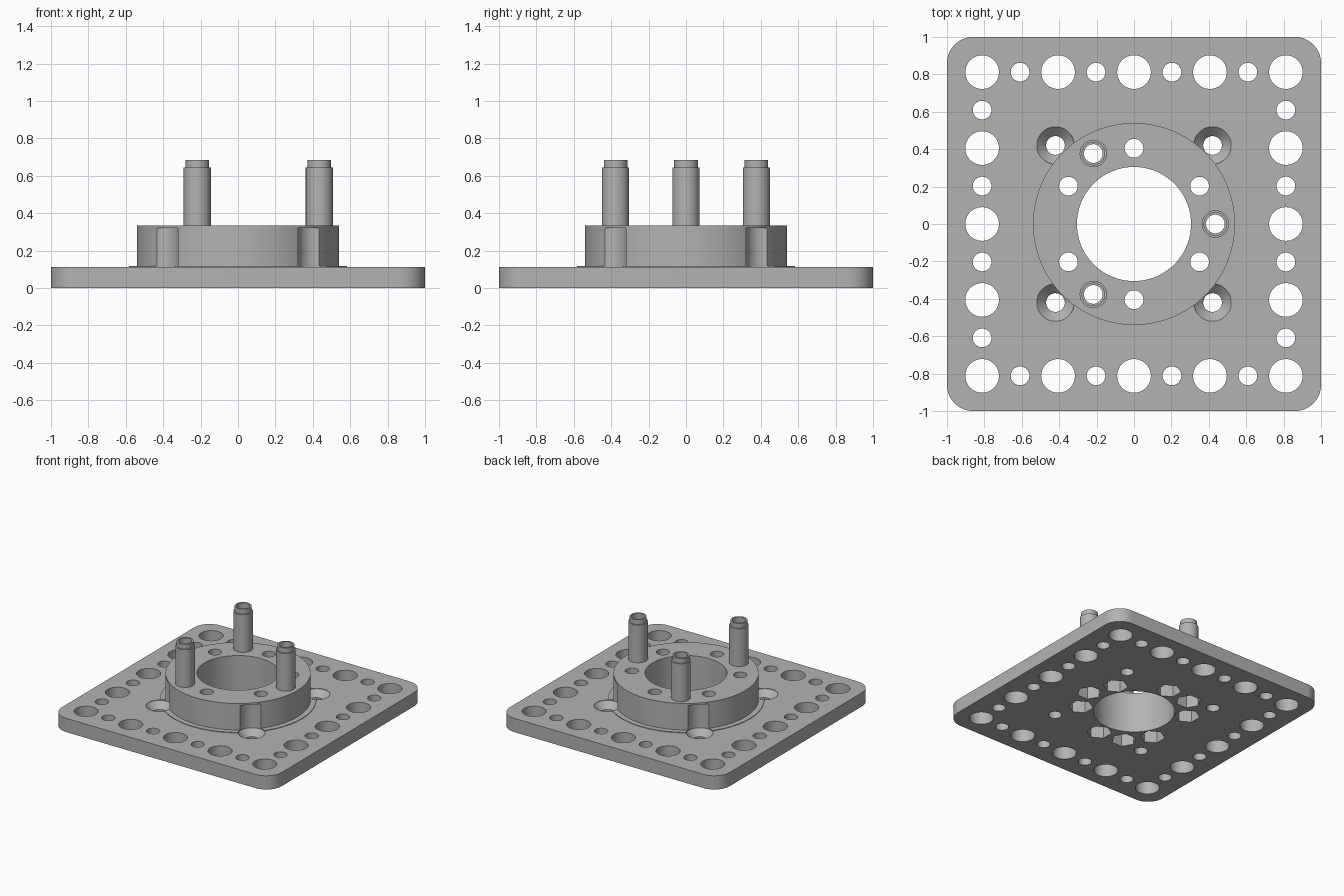
import bpy, bmesh
from math import cos, sin, pi, radians
from mathutils import Matrix

cube = bpy.data.objects.get("Cube")
if cube:
    bpy.data.objects.remove(cube, do_unlink=True)

grey = bpy.data.materials.new("machined_grey")
grey.use_nodes = True
grey.diffuse_color = (0.45, 0.45, 0.45, 1)
grey.node_tree.nodes["Principled BSDF"].inputs["Base Color"].default_value = (0.45, 0.45, 0.45, 1)

PLATE_TOP, HUB_TOP = 0.113, 0.335
HOLE_R = 0.05


def make_object(name, bm):
    bmesh.ops.recalc_face_normals(bm, faces=bm.faces)
    mesh = bpy.data.meshes.new(name)
    bm.to_mesh(mesh)
    bm.free()
    mesh.materials.append(grey)
    obj = bpy.data.objects.new(name, mesh)
    bpy.context.collection.objects.link(obj)
    return obj


def lathe(bm, profile, centre=(0, 0), sides=48, turn=0.0, capped=True):
    """Revolve (radius, height) points about a vertical axis."""
    rings = []
    for r, z in profile:
        rings.append([bm.verts.new((centre[0] + r * cos(turn + 2 * pi * i / sides),
                                    centre[1] + r * sin(turn + 2 * pi * i / sides), z))
                      for i in range(sides)])
    for a, b in zip(rings, rings[1:]):
        for i in range(sides):
            j = (i + 1) % sides
            bm.faces.new((a[i], a[j], b[j], b[i]))
    if capped:
        bm.faces.new(rings[0][::-1])
        bm.faces.new(rings[-1])


def boolean(target, tool, operation):
    mod = target.modifiers.new(operation.lower(), "BOOLEAN")
    mod.object, mod.operation, mod.solver = tool, operation, "EXACT"
    tool.hide_render = True
    bpy.context.view_layer.update()
    graph = bpy.context.evaluated_depsgraph_get()
    result = bpy.data.meshes.new_from_object(target.evaluated_get(graph))
    target.modifiers.clear()
    target.data = result
    bpy.data.objects.remove(tool, do_unlink=True)


def polar(radius, degrees):
    return radius * cos(radians(degrees)), radius * sin(radians(degrees))


def smooth(obj):
    bpy.ops.object.select_all(action="DESELECT")
    obj.select_set(True)
    bpy.context.view_layer.objects.active = obj
    bpy.ops.object.shade_smooth_by_angle(angle=radians(30))


bolt_spots = [(0.405, a) for a in range(30, 390, 60)]
post_spots = [(0.435, a) for a in (0, 120, 240)]

# Square plate with rounded corners
bm = bmesh.new()
bmesh.ops.create_cube(bm, size=1, matrix=Matrix.Translation((0, 0, PLATE_TOP / 2))
                      @ Matrix.Diagonal((2, 2, PLATE_TOP, 1)))
uprights = [e for e in bm.edges if abs(e.verts[0].co.z - e.verts[1].co.z) > 0.01]
bmesh.ops.bevel(bm, geom=uprights, offset=0.14, segments=12, profile=0.5, affect="EDGES")
plate = make_object("base_plate_and_hub", bm)

# Round hub with a shallow raised lip around its foot
bm = bmesh.new()
lathe(bm, [(0.583, 0.05), (0.583, 0.118), (0.54, 0.118), (0.54, HUB_TOP)], sides=96)
boolean(plate, make_object("hub", bm), "UNION")

# Central bore, perimeter holes and hub bolt holes
bm = bmesh.new()
lathe(bm, [(0.305, -0.1), (0.305, 0.5)], sides=96)
for i in range(-4, 5):
    for j in range(-4, 5):
        if max(abs(i), abs(j)) == 4:
            r = HOLE_R if (i + j) % 2 else 0.09
            lathe(bm, [(r, -0.1), (r, 0.5)], (i * 0.203, j * 0.203))
for radius, angle in bolt_spots + post_spots:
    lathe(bm, [(HOLE_R, -0.1), (HOLE_R, 0.5)], polar(radius, angle))

# Countersunk mounting holes that also notch the hub wall
for sx in (-1, 1):
    for sy in (-1, 1):
        lathe(bm, [(HOLE_R, -0.1), (HOLE_R, 0.06), (0.1, PLATE_TOP - 0.003), (0.1, 0.32)],
              (sx * 0.42, sy * 0.42))
boolean(plate, make_object("hole_cutter", bm), "DIFFERENCE")

# Hexagonal nut pockets underneath
bm = bmesh.new()
for radius, angle in bolt_spots + post_spots:
    lathe(bm, [(0.094, -0.1), (0.094, 0.12)], polar(radius, angle), 6, radians(angle))
boolean(plate, make_object("nut_pocket_cutter", bm), "DIFFERENCE")
smooth(plate)

# Hollow standoff posts with a stepped tip
for n, (radius, angle) in enumerate(post_spots, 1):
    bm = bmesh.new()
    lathe(bm, [(0.073, HUB_TOP), (0.073, 0.645), (0.063, 0.645), (0.063, 0.685),
               (HOLE_R, 0.685), (HOLE_R, HUB_TOP)], polar(radius, angle), capped=False)
    smooth(make_object(f"standoff_post_{n}", bm))
